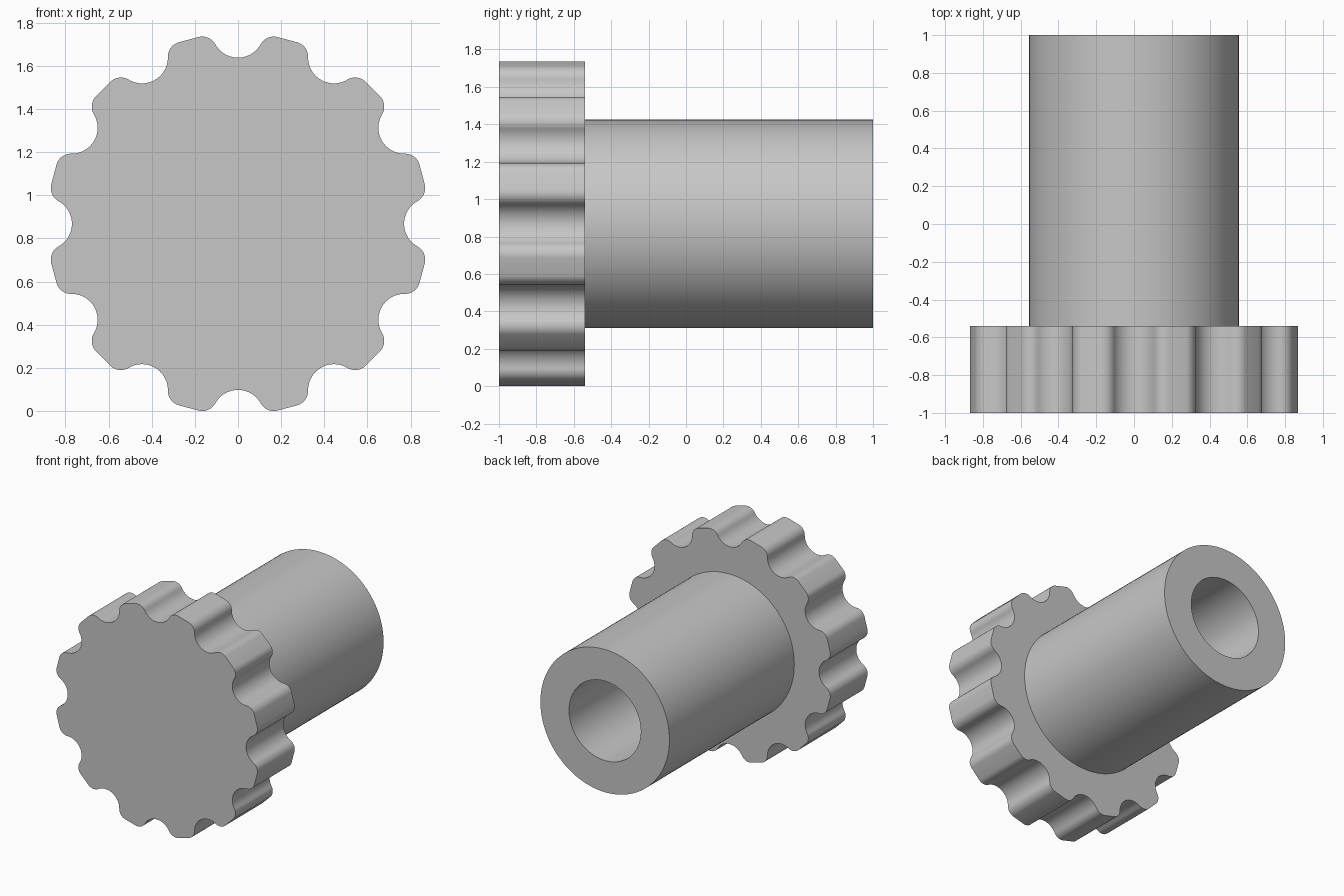
import bpy
import bmesh
from math import sin, cos, pi, radians, atan2
from mathutils import Vector

if "Cube" in bpy.data.objects:
    bpy.data.objects.remove(bpy.data.objects["Cube"], do_unlink=True)

CENTRE_Z = 0.868
FRONT, SHOULDER, BACK = -1.0, -0.54, 1.0
GRIPS = 12
OUTER, SCOOP, FILLET = 0.885, 0.12, 0.07
SCOOP_CENTRE = 0.89
SHAFT, BORE = 0.557, 0.31

grey = bpy.data.materials.new("plain grey")
grey.use_nodes = True
colour = (0.57, 0.57, 0.57, 1)
grey.diffuse_color = colour
grey.node_tree.nodes["Principled BSDF"].inputs["Base Color"].default_value = colour


def arc(centre, radius, start, end, steps):
    return [centre + radius * Vector((cos(a), sin(a)))
            for a in (start + (end - start) * i / steps for i in range(steps + 1))]


def finish(name, bm):
    bmesh.ops.recalc_face_normals(bm, faces=bm.faces)
    mesh = bpy.data.meshes.new(name)
    bm.to_mesh(mesh)
    bm.free()
    mesh.materials.append(grey)
    mesh.shade_smooth()
    mesh.set_sharp_from_angle(angle=radians(30))
    obj = bpy.data.objects.new(name, mesh)
    bpy.context.collection.objects.link(obj)


# Half a grip: scoop arc, then the rounded shoulder of the tooth
scoop = Vector((SCOOP_CENTRE, 0))
reach = OUTER - FILLET
cos_tilt = ((SCOOP_CENTRE**2 + reach**2 - (SCOOP + FILLET)**2)
            / (2 * SCOOP_CENTRE * reach))
tilt = atan2((1 - cos_tilt**2) ** 0.5, cos_tilt)
corner = reach * Vector((cos(tilt), sin(tilt)))
toward = corner - scoop
meet = atan2(toward.y, toward.x)
half = arc(scoop, SCOOP, pi, meet, 10)
half += arc(corner, FILLET, meet - pi, tilt - 2 * pi if meet - pi > tilt else tilt, 10)[1:]
mirrored = [Vector((p.x, -p.y)) for p in reversed(half[1:])]
grip = mirrored + half

# Scalloped knob head
outline = []
for k in range(GRIPS):
    a = 2 * pi * k / GRIPS
    outline += [(p.x * cos(a) - p.y * sin(a), p.x * sin(a) + p.y * cos(a)) for p in grip]
bm = bmesh.new()
face = bm.faces.new([bm.verts.new((x, FRONT, z + CENTRE_Z)) for x, z in outline])
extruded = bmesh.ops.extrude_face_region(bm, geom=[face], use_keep_orig=True)
moved = [v for v in extruded["geom"] if isinstance(v, bmesh.types.BMVert)]
bmesh.ops.translate(bm, verts=moved, vec=(0, SHOULDER - FRONT, 0))
finish("scalloped_head", bm)

# Hollow shaft, its bore closed by the head
bm = bmesh.new()
profile = [(SHAFT, SHOULDER), (SHAFT, BACK), (BORE, BACK), (BORE, SHOULDER)]
verts = [bm.verts.new((r, y, CENTRE_Z)) for r, y in profile]
edges = [bm.edges.new(pair) for pair in zip(verts, verts[1:])]
bmesh.ops.spin(bm, geom=verts + edges, cent=(0, 0, CENTRE_Z), axis=(0, 1, 0),
               angle=2 * pi, steps=96, use_merge=True)
bmesh.ops.remove_doubles(bm, verts=bm.verts, dist=0.0001)
finish("hollow_shaft", bm)
